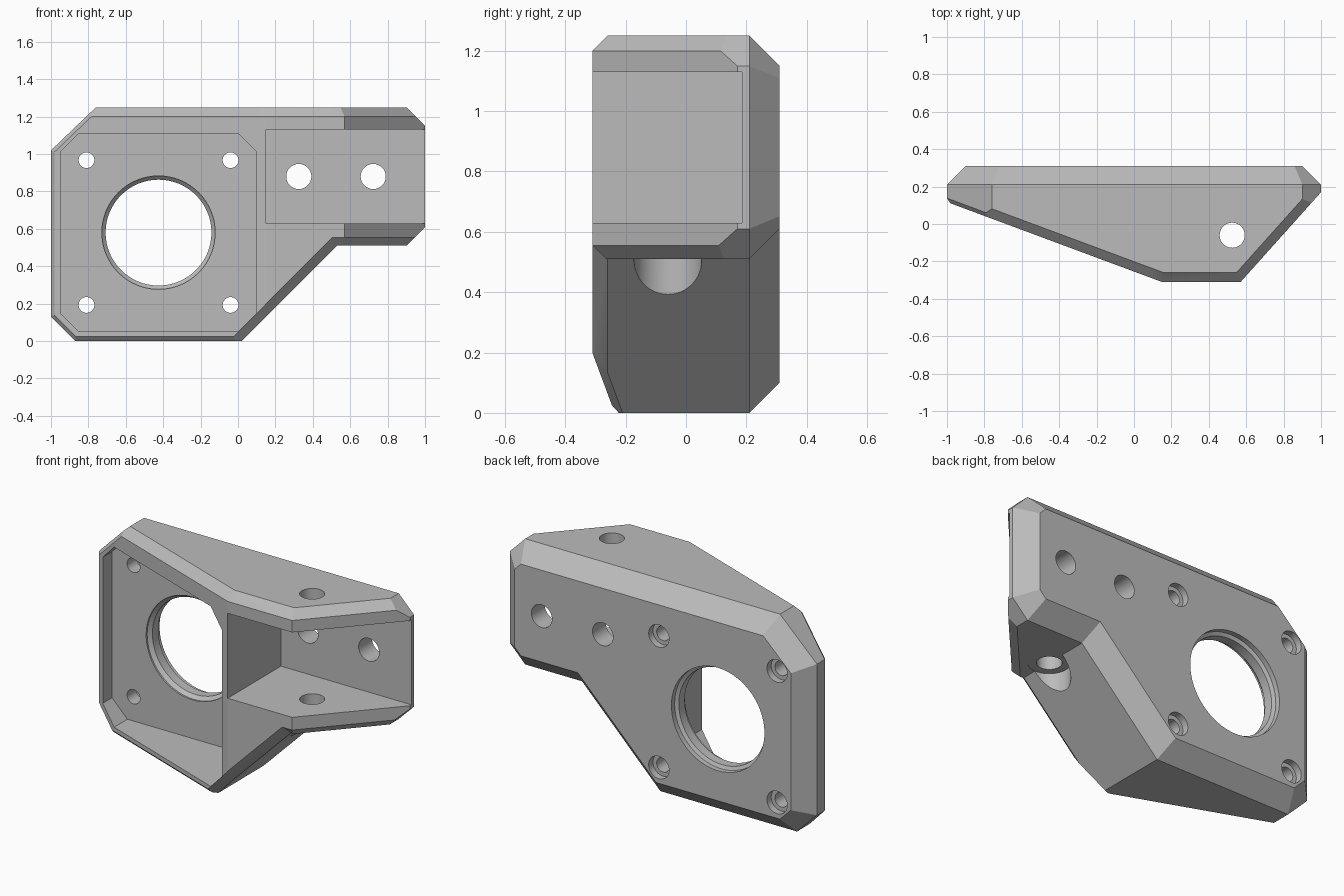
import bpy, bmesh, math
from mathutils import Vector

cube = bpy.data.objects.get("Cube")
if cube:
    bpy.data.objects.remove(cube, do_unlink=True)

grey = bpy.data.materials.new("matte_grey")
grey.use_nodes = True
grey.diffuse_color = (0.5, 0.5, 0.5, 1)
grey.node_tree.nodes["Principled BSDF"].inputs["Base Color"].default_value = (0.5, 0.5, 0.5, 1)


def make_object(name, bm):
    bmesh.ops.recalc_face_normals(bm, faces=bm.faces)
    mesh = bpy.data.meshes.new(name)
    bm.to_mesh(mesh)
    bm.free()
    mesh.materials.append(grey)
    obj = bpy.data.objects.new(name, mesh)
    bpy.context.collection.objects.link(obj)
    return obj


def boolean(target, tool, operation):
    """Apply a boolean and throw the tool away."""
    bpy.context.view_layer.objects.active = target
    mod = target.modifiers.new("boolean", "BOOLEAN")
    mod.operation, mod.solver, mod.object = operation, "EXACT", tool
    bpy.ops.object.modifier_apply(modifier=mod.name)
    bpy.data.objects.remove(tool, do_unlink=True)


def plane(normal, point):
    n = Vector(normal).normalized()
    return n, n.dot(Vector(point))


def chamfer(a, b, width):
    """Plane that cuts the edge between two planes, width measured along the faces."""
    n = a[0] + b[0]
    sine = a[0].cross(b[0]).length
    return n.normalized(), (a[1] + b[1] - width * sine) / n.length


def convex_solid(name, planes):
    """Block trimmed to the inner side of every plane."""
    bm = bmesh.new()
    bmesh.ops.create_cube(bm, size=6)
    for n, d in planes:
        cut = bmesh.ops.bisect_plane(bm, geom=bm.verts[:] + bm.edges[:] + bm.faces[:],
                                     plane_co=n * d, plane_no=n, dist=1e-5, clear_outer=True)
        edges = [e for e in cut["geom_cut"] if isinstance(e, bmesh.types.BMEdge)]
        edges = [e for e in edges if e.is_valid and e.is_boundary]
        if edges:
            bmesh.ops.contextual_create(bm, geom=edges)
    return make_object(name, bm)


def prism(name, outline, y0, y1):
    """Outline in x and z, pushed along y."""
    bm = bmesh.new()
    face = bm.faces.new([bm.verts.new((x, y0, z)) for x, z in outline])
    moved = bmesh.ops.extrude_face_region(bm, geom=[face])["geom"]
    bmesh.ops.translate(bm, verts=[v for v in moved if isinstance(v, bmesh.types.BMVert)],
                        vec=(0, y1 - y0, 0))
    return make_object(name, bm)


def lathe(name, profile, centre, axis):
    """Solid of stacked rings; profile is (radius, position along axis)."""
    bm = bmesh.new()
    count, rings = 64, []
    for r, t in profile:
        ring = []
        for i in range(count):
            a = math.tau * i / count
            u, v = centre[0] + r * math.cos(a), centre[1] + r * math.sin(a)
            ring.append(bm.verts.new((u, t, v) if axis == "Y" else (u, v, t)))
        rings.append(ring)
    for low, high in zip(rings, rings[1:]):
        for i in range(count):
            j = (i + 1) % count
            bm.faces.new((low[i], low[j], high[j], high[i]))
    bm.faces.new(rings[0])
    bm.faces.new(rings[-1])
    return make_object(name, bm)


# Outer planes of the bracket
BACK, RIM, FLOOR = 0.31, 0.21, 0.185
back = plane((0, 1, 0), (0, BACK, 0))
top = plane((0, 0, 1), (0, 0, 1.25))
left = plane((-1, 0, 0), (-1, 0, 0))
right = plane((1, 0, 0), (1, 0, 0))
top_left = plane((-0.22, 0, 0.23), (-1, 0, 1.02))
low_left = plane((-1, 0, -1), (-1, 0, 0.13))
bottom = plane((0, 0, -1), (0, 0, 0))
diagonal = plane((1, 0, -1), (0.02, 0, 0))
top_right = plane((1, 0, 1), (1, 0, 1.15))
low_right = plane((1, 0, -1), (1, 0, 0.61))
arm_bottom = plane((0, 0, -1), (0, 0, 0.51))
inner_end = plane((-1, 0, 0), (0.1, 0, 0))

front_slope = plane((-0.42, -1.13, 0), (0.15, -BACK, 0))
front_flat = plane((0, -1, 0), (0, -BACK, 0))
front_right = plane((0.48, -0.43, 0), (0.57, -BACK, 0))
fronts = [front_slope, front_flat, front_right]


def shell_planes(sides, front_edges):
    """Sides, their back chamfers, the front faces and their chamfers."""
    planes = [back] + fronts + sides
    planes += [chamfer(s, back, BACK - RIM) for s in sides]
    planes += [chamfer(s, f, w) for s, w, faces in front_edges for f in faces]
    return planes


# Main body: motor housing joined with the side arm
bracket = convex_solid("mounting_bracket", shell_planes(
    [top, left, right, top_left, low_left, bottom, diagonal, top_right],
    [(top, 0.05, fronts), (diagonal, 0.05, fronts), (bottom, 0.025, [front_slope]),
     (left, 0.02, [front_slope]), (top_left, 0.02, [front_slope]),
     (low_left, 0.02, [front_slope])]))
arm = convex_solid("side_arm", shell_planes(
    [top, right, arm_bottom, top_right, low_right],
    [(top, 0.05, fronts), (arm_bottom, 0.045, fronts)]) + [inner_end])
boolean(bracket, arm, "UNION")

# Pockets open to the front
x0, x1, z0, z1, c = -0.95, 0.10, 0.05, 1.11, 0.1
boolean(bracket, prism("motor_pocket", [
    (x0 + c, z0), (x1 - c, z0), (x1, z0 + c), (x1, z1 - c),
    (x1 - c, z1), (x0 + c, z1), (x0, z1 - c), (x0, z0 + c)], -1, FLOOR), "DIFFERENCE")
boolean(bracket, prism("arm_pocket", [
    (0.15, 0.63), (1.5, 0.63), (1.5, 1.13), (0.15, 1.13)], -1, FLOOR), "DIFFERENCE")

# Large motor opening with eased rims
boolean(bracket, lathe("motor_opening", [
    (0.303, 0.1), (0.303, FLOOR + 0.01), (0.283, FLOOR + 0.03), (0.283, BACK - 0.04),
    (0.303, BACK - 0.03), (0.303, 0.5)], (-0.425, 0.58), "Y"), "DIFFERENCE")

# Motor screw holes, counterbored from the back
for x in (-0.81, -0.04):
    for z in (0.193, 0.967):
        boolean(bracket, lathe("screw_hole", [
            (0.042, 0.1), (0.042, BACK - 0.04), (0.066, BACK - 0.04), (0.066, 0.5)],
            (x, z), "Y"), "DIFFERENCE")

# Arm mounting holes
for x in (0.325, 0.723):
    boolean(bracket, lathe("arm_hole", [(0.067, 0.1), (0.067, 0.5)], (x, 0.88), "Y"), "DIFFERENCE")

# Vertical rod hole with a clearance bore below
boolean(bracket, lathe("rod_hole", [
    (0.112, 0.1), (0.112, 0.512), (0.067, 0.512), (0.067, 1.5)], (0.525, -0.06), "Z"), "DIFFERENCE")

bpy.ops.object.select_all(action="DESELECT")
bracket.select_set(True)
bpy.context.view_layer.objects.active = bracket
bpy.ops.object.shade_smooth_by_angle(angle=math.radians(20))
